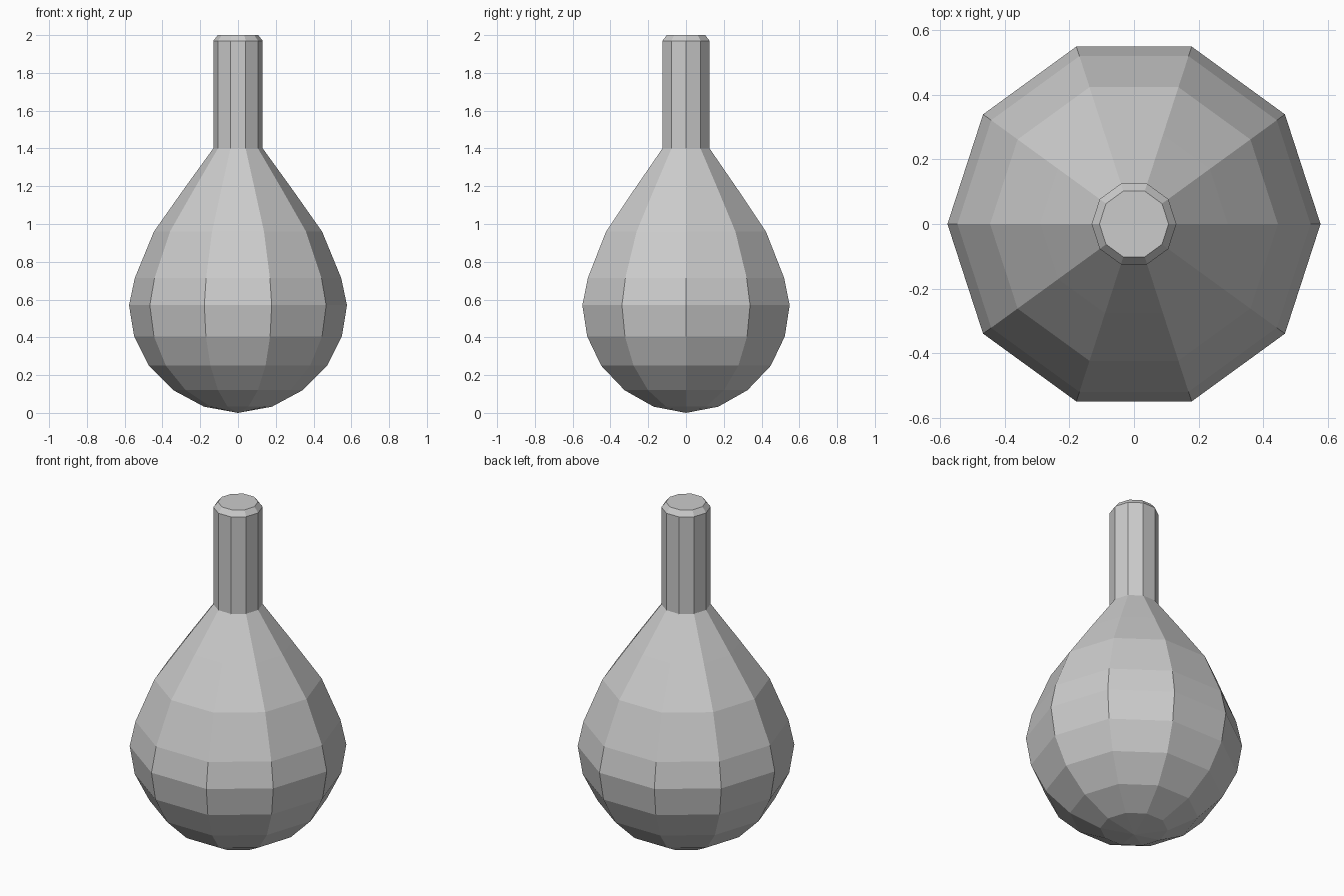
import bpy, bmesh
from math import cos, sin, pi

if "Cube" in bpy.data.objects:
    bpy.data.objects.remove(bpy.data.objects["Cube"])

SIDES = 10


def lathe(name, profile):
    """Revolve (radius, z) points around z; zero radius makes a pole."""
    bm = bmesh.new()
    rings = []
    for r, z in profile:
        n = SIDES if r > 0 else 1
        rings.append([bm.verts.new((r * cos(2 * pi * i / SIDES), r * sin(2 * pi * i / SIDES), z))
                      for i in range(n)])
    for a, b in zip(rings, rings[1:]):
        for i in range(SIDES):
            j = (i + 1) % SIDES
            if len(a) == 1:
                bm.faces.new((a[0], b[j], b[i]))
            elif len(b) == 1:
                bm.faces.new((a[i], a[j], b[0]))
            else:
                bm.faces.new((a[i], a[j], b[j], b[i]))
    bmesh.ops.recalc_face_normals(bm, faces=bm.faces)
    mesh = bpy.data.meshes.new(name)
    bm.to_mesh(mesh)
    bm.free()
    obj = bpy.data.objects.new(name, mesh)
    bpy.context.collection.objects.link(obj)
    return obj


# Rounded flask body, open where the neck meets it
lathe("flask_body", [(0, 0), (0.18, 0.033), (0.342, 0.12), (0.472, 0.25), (0.55, 0.405),
                     (0.577, 0.57), (0.546, 0.715), (0.445, 0.96), (0.29, 1.18), (0.131, 1.4)])

# Straight neck with chamfered, closed top
lathe("flask_neck", [(0.131, 1.4), (0.131, 1.97), (0.107, 2.0), (0, 2.0)])
